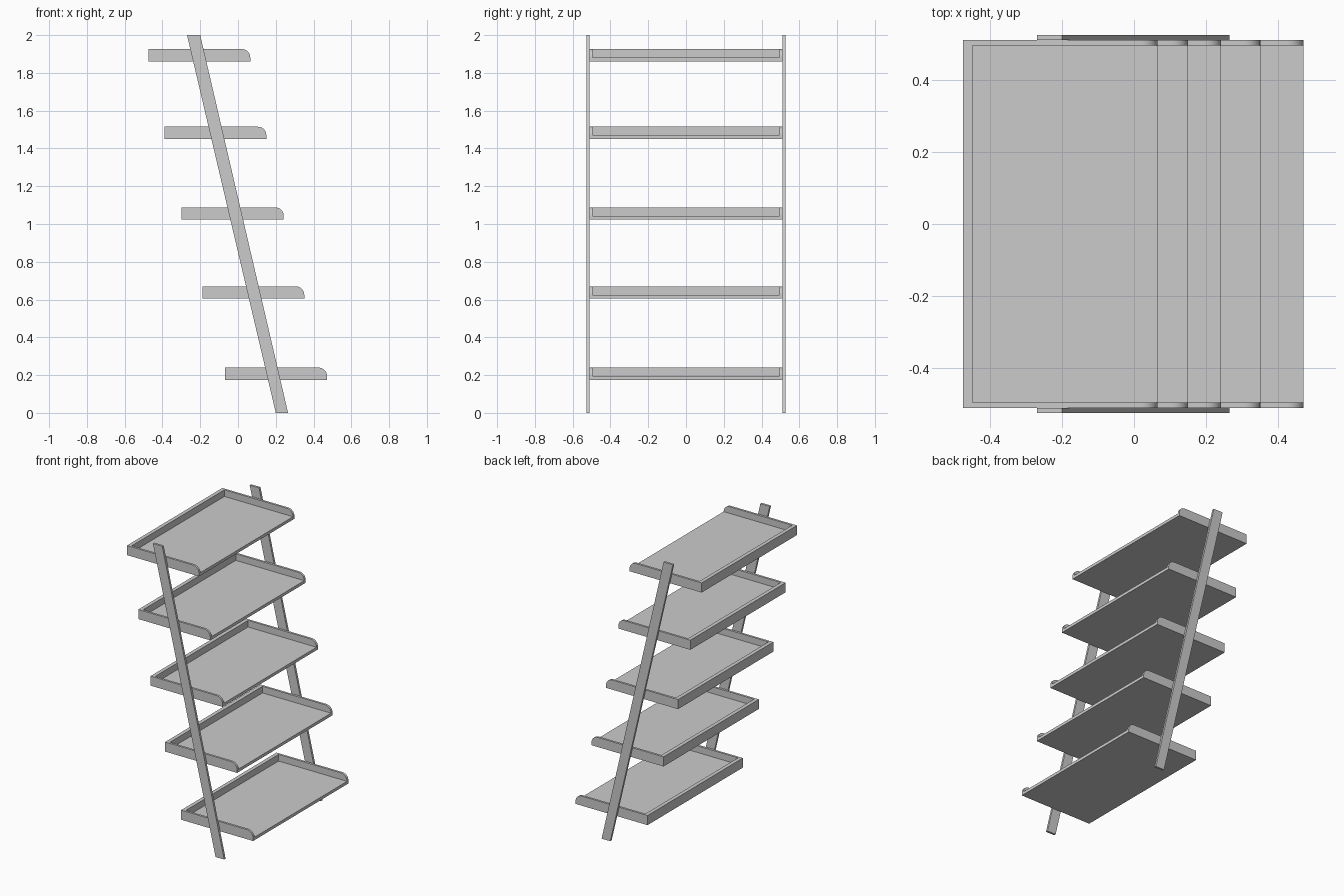
import bpy, math

if "Cube" in bpy.data.objects:
    bpy.data.objects.remove(bpy.data.objects["Cube"])

grey = bpy.data.materials.new("grey")
grey.diffuse_color = (0.6, 0.6, 0.6, 1)
grey.use_nodes = True
grey.node_tree.nodes["Principled BSDF"].inputs["Base Color"].default_value = grey.diffuse_color


def extrude_y(name, profile, y0, y1):
    """Prism from an (x, z) profile, counter-clockwise seen from -y."""
    n = len(profile)
    verts = [(x, y, z) for y in (y0, y1) for x, z in profile]
    faces = [list(range(n)), list(range(2 * n - 1, n - 1, -1))]
    faces += [[(i + 1) % n, i, n + i, n + (i + 1) % n] for i in range(n)]
    mesh = bpy.data.meshes.new(name)
    mesh.from_pydata(verts, [], faces)
    mesh.materials.append(grey)
    obj = bpy.data.objects.new(name, mesh)
    bpy.context.collection.objects.link(obj)
    return obj


def rect(x0, x1, z0, z1):
    return [(x0, z0), (x1, z0), (x1, z1), (x0, z1)]


HALF, WALL, BACK = 0.511, 0.015, 0.026      # shelf half width, rim thicknesses
DEPTH, HEIGHT, FLOOR, R = 0.54, 0.065, 0.02, 0.045

# Leaning legs, cut level at floor and top
for side, y in (("front", -0.526), ("back", HALF)):
    extrude_y(side + "_leg", [(0.2, 0), (0.265, 0), (-0.2, 2), (-0.27, 2)], y, y + 0.015)

# Five tray shelves, open at the right
for i, (x1, z) in enumerate([(0.471, 0.175), (0.351, 0.605), (0.242, 1.023),
                             (0.150, 1.450), (0.065, 1.861)]):
    x0, top = x1 - DEPTH, z + HEIGHT
    inner = HALF - WALL
    extrude_y(f"shelf_floor_{i}", rect(x0 + BACK, x1, z, z + FLOOR), -inner, inner)
    extrude_y(f"shelf_back_rim_{i}", rect(x0, x0 + BACK, z, top), -inner, inner)
    # Side rims with a rounded upper corner
    arc = [(x1 - R + R * math.cos(a), top - R + R * math.sin(a))
           for a in (math.radians(k * 11.25) for k in range(9))]
    profile = [(x0, z), (x1, z)] + arc + [(x0, top)]
    for side, y in (("front", -HALF), ("back", inner)):
        rim = extrude_y(f"shelf_{side}_rim_{i}", profile, y, y + WALL)
        bpy.ops.object.select_all(action='DESELECT')
        rim.select_set(True)
        bpy.context.view_layer.objects.active = rim
        bpy.ops.object.shade_smooth_by_angle(angle=math.radians(30))
